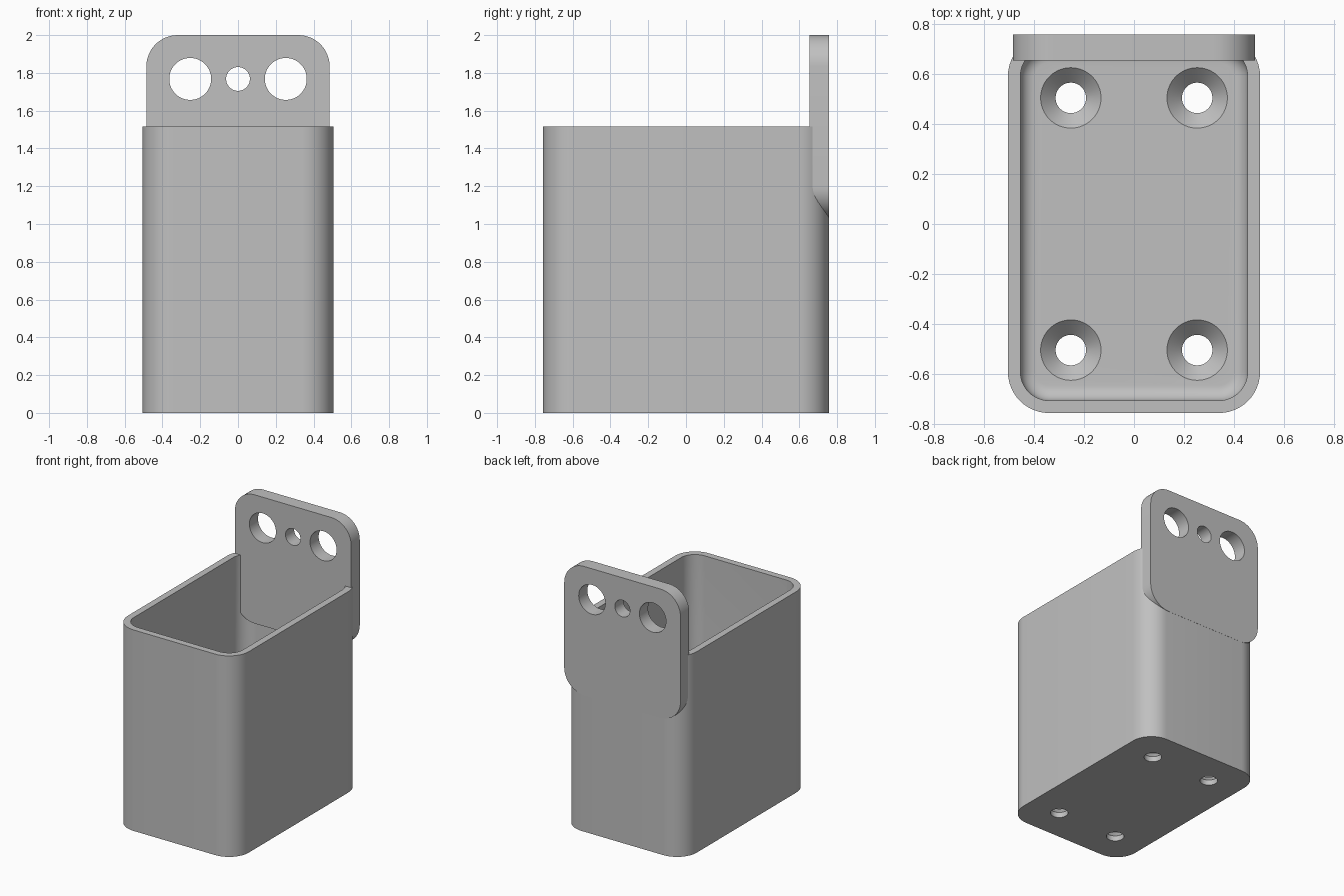
import bpy
import bmesh
from math import cos, sin, pi
from mathutils import Matrix

if "Cube" in bpy.data.objects:
    bpy.data.objects.remove(bpy.data.objects["Cube"], do_unlink=True)

grey = bpy.data.materials.new("plain grey")
grey.use_nodes = True
colour = (0.53, 0.53, 0.53, 1)
grey.diffuse_color = colour
grey.node_tree.nodes["Principled BSDF"].inputs["Base Color"].default_value = colour


def rounded_rect(hx, hy, r, steps=12):
    """Counter-clockwise outline of a rectangle with round corners."""
    points = []
    for k, (sx, sy) in enumerate([(1, 1), (-1, 1), (-1, -1), (1, -1)]):
        for i in range(steps + 1):
            a = (k + i / steps) * pi / 2
            points.append((sx * (hx - r) + r * cos(a), sy * (hy - r) + r * sin(a)))
    return points


def circle(r, n=64):
    return [(r * cos(2 * pi * i / n), r * sin(2 * pi * i / n)) for i in range(n)]


def loft(name, rings, matrix=Matrix()):
    """Closed solid through a stack of (outline, height) rings."""
    bm = bmesh.new()
    loops = [[bm.verts.new((x, y, z)) for x, y in outline] for outline, z in rings]
    bm.faces.new(loops[0][::-1])
    bm.faces.new(loops[-1])
    for low, high in zip(loops, loops[1:]):
        for i in range(len(low)):
            j = (i + 1) % len(low)
            bm.faces.new((low[i], low[j], high[j], high[i]))
    bm.transform(matrix)
    bmesh.ops.recalc_face_normals(bm, faces=bm.faces)
    mesh = bpy.data.meshes.new(name)
    bm.to_mesh(mesh)
    bm.free()
    mesh.materials.append(grey)
    obj = bpy.data.objects.new(name, mesh)
    bpy.context.collection.objects.link(obj)
    return obj


def carve(obj, cutters):
    """Cut the solids away, then smooth the round surfaces."""
    bpy.ops.object.select_all(action="DESELECT")
    bpy.context.view_layer.objects.active = obj
    obj.select_set(True)
    for cutter in cutters:
        mod = obj.modifiers.new("cut", "BOOLEAN")
        mod.operation = "DIFFERENCE"
        mod.solver = "EXACT"
        mod.object = cutter
        bpy.ops.object.modifier_apply(modifier=mod.name)
        bpy.data.objects.remove(cutter, do_unlink=True)
    bpy.ops.object.shade_smooth_by_angle(angle=0.5)


HX, HY, TOP, R = 0.505, 0.757, 1.515, 0.165
WALL, FLOOR, FILLET = 0.05, 0.1, 0.06

# Open box with a filleted inner floor
box = loft("box", [(rounded_rect(HX, HY, R), 0), (rounded_rect(HX, HY, R), TOP)])
rings = []
for i in range(9):
    a = i / 8 * pi / 2
    inset = WALL + FILLET * (1 - sin(a))
    rings.append((rounded_rect(HX - inset, HY - inset, R - inset),
                  FLOOR + FILLET * (1 - cos(a))))
rings.append((rounded_rect(HX - WALL, HY - WALL, R - WALL), TOP + 0.2))
cutters = [loft("cavity", rings)]

# Countersunk screw holes in the floor
for x in (-0.253, 0.253):
    for y in (-0.505, 0.505):
        cutters.append(loft("screw_hole", [
            (circle(0.061), -0.1), (circle(0.061), 0.04),
            (circle(0.121), FLOOR), (circle(0.121), FLOOR + 0.1)],
            Matrix.Translation((x, y, 0))))
carve(box, cutters)

# Hanging plate standing up at the back, with three holes
upright = Matrix.Rotation(pi / 2, 4, "X")
outline = rounded_rect(0.485, 0.485, R)
plate = loft("hanging_plate", [(outline, 0), (outline, 0.103)],
             Matrix.Translation((0, HY + 0.001, 1.515)) @ upright)
holes = [loft("plate_hole", [(circle(r), -0.1), (circle(r), 0.3)],
              Matrix.Translation((x, HY, 1.768)) @ upright)
         for x, r in ((-0.253, 0.111), (0, 0.063), (0.253, 0.111))]
carve(plate, holes)
